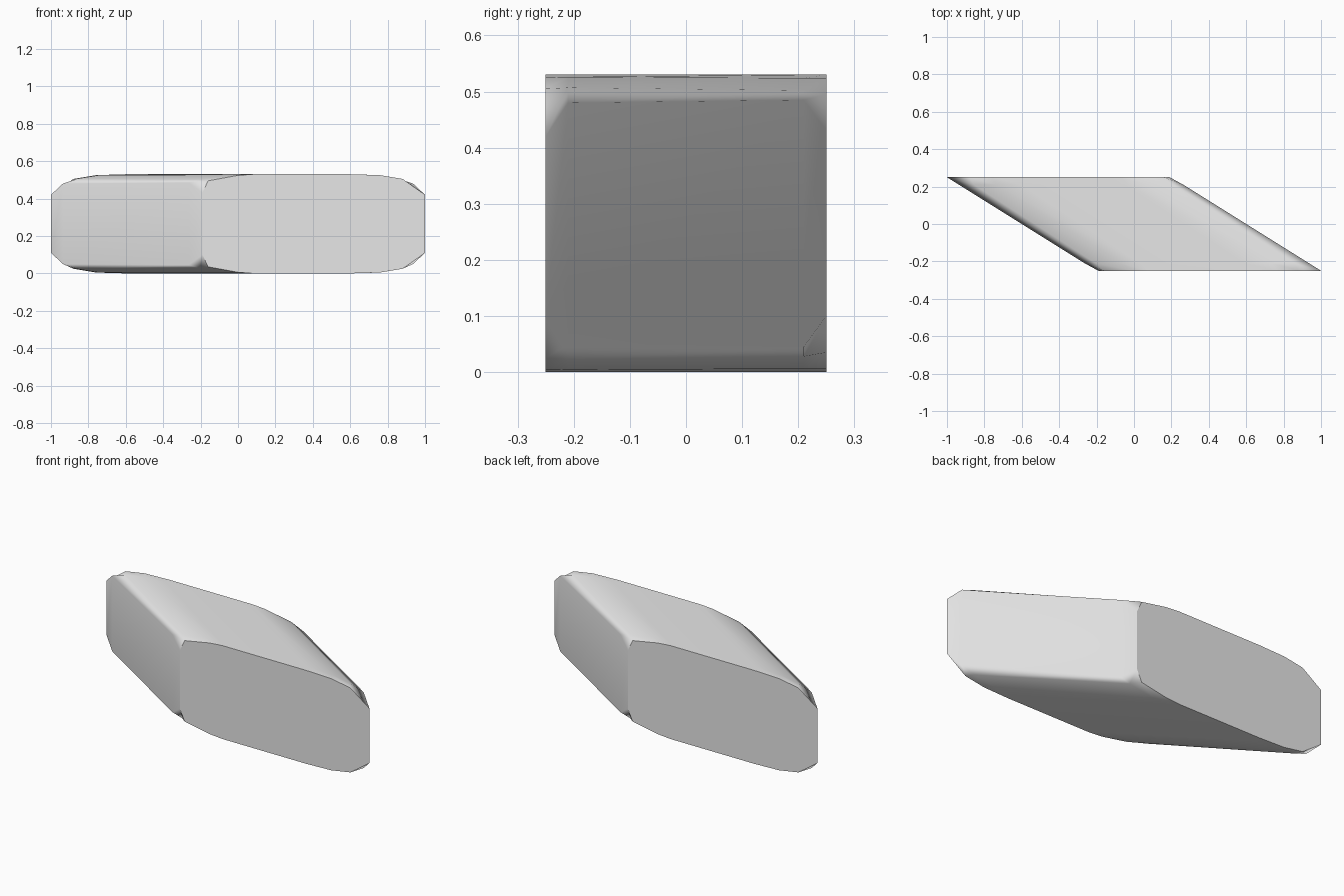
import bpy
import bmesh

cube = bpy.data.objects.get("Cube")
if cube:
    bpy.data.objects.remove(cube, do_unlink=True)

HEIGHT = 0.53
# Right-hand edge rounding at each depth: (offset from the slanted side, height)
STATIONS = {
    -0.25: [(0, 0.42), (-0.12, 0.505), (-0.24, 0.525), (-0.4, HEIGHT)],
    -0.21: [(0, 0.48), (-0.08, 0.507), (-0.2, 0.526), (-0.34, HEIGHT)],
    0.21: [(0, 0.485), (-0.06, 0.502), (-0.2, 0.524), (-0.3, HEIGHT)],
    0.25: [(-0.01, 0.43), (-0.04, 0.495), (-0.2, 0.524), (-0.28, HEIGHT)],
}


def half_profile(y):
    """Right half of the section, running from bottom to top."""
    side = 0.6 - 1.6 * y
    upper = [(side + dx, z) for dx, z in STATIONS[y]]
    lower = [(x, HEIGHT - z) for x, z in reversed(upper)]
    return lower + upper


def section(y):
    """Whole section: the left half is the right half turned half a circle."""
    left = [(-x, z) for x, z in reversed(half_profile(-y))]
    return half_profile(y) + left


# Slanted block, lofted from front to back
bm = bmesh.new()
rings = [[bm.verts.new((x, y, z)) for x, z in section(y)] for y in STATIONS]
for a, b in zip(rings, rings[1:]):
    for i in range(len(a)):
        j = (i + 1) % len(a)
        bm.faces.new((a[i], a[j], b[j], b[i]))
caps = [bm.faces.new(rings[0]), bm.faces.new(rings[-1])]
bmesh.ops.recalc_face_normals(bm, faces=bm.faces[:])

# Smooth rounding with crisp flat ends
for face in bm.faces:
    face.smooth = True
for cap in caps:
    for edge in cap.edges:
        edge.smooth = False

mesh = bpy.data.meshes.new("slanted_block")
bm.to_mesh(mesh)
bm.free()
block = bpy.data.objects.new("slanted_block", mesh)
bpy.context.collection.objects.link(block)

weighted = block.modifiers.new("weighted_normals", "WEIGHTED_NORMAL")
weighted.keep_sharp = True

# Plain light grey
grey = bpy.data.materials.new("light_grey")
grey.use_nodes = True
colour = (0.8, 0.8, 0.8, 1)
grey.diffuse_color = colour
grey.node_tree.nodes["Principled BSDF"].inputs["Base Color"].default_value = colour
mesh.materials.append(grey)
